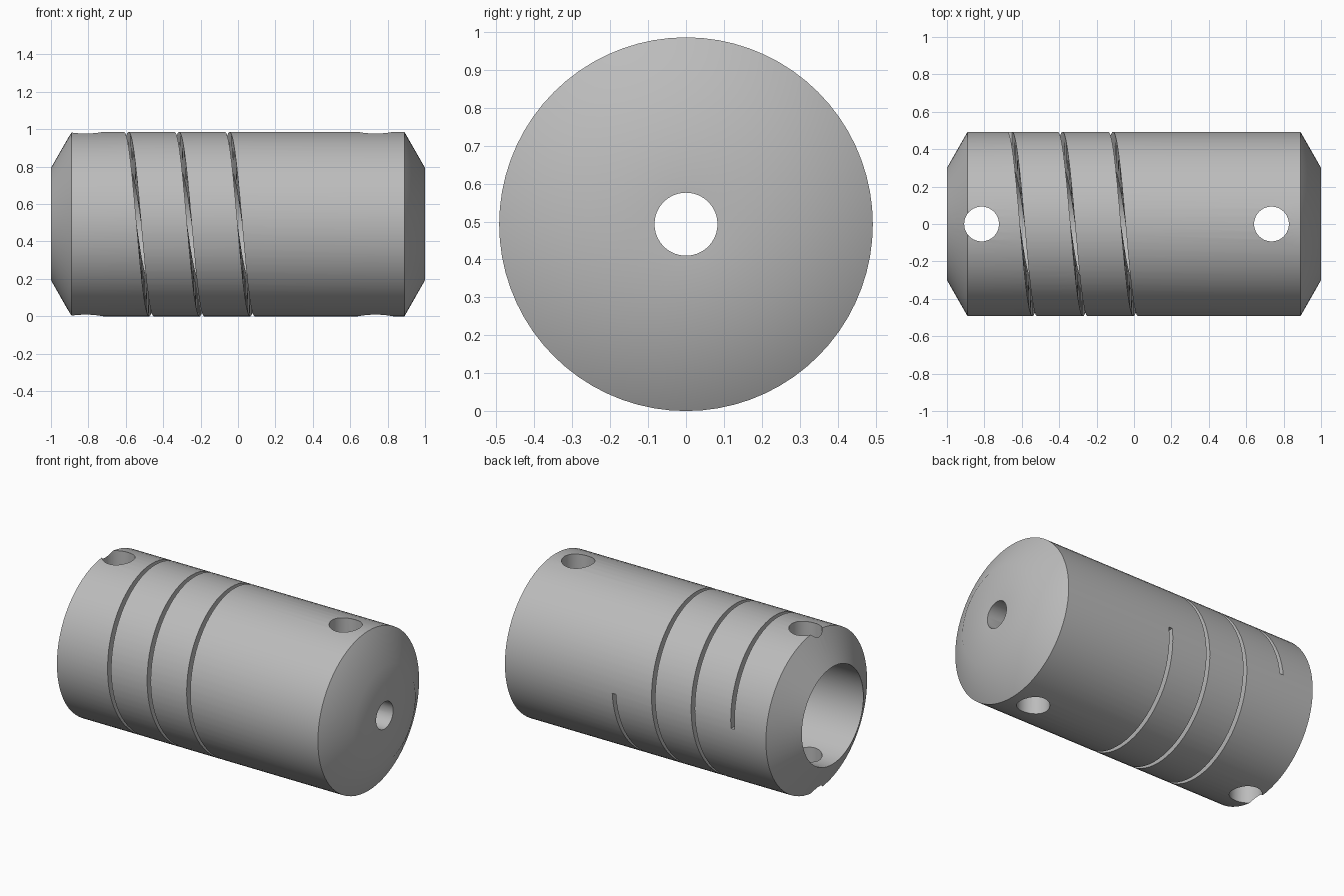
import bpy, bmesh, math

cube = bpy.data.objects.get("Cube")
if cube:
    bpy.data.objects.remove(cube, do_unlink=True)

R = 0.493          # outer radius, also the height of the axis
SIDES = 72

metal = bpy.data.materials.new("grey metal")
metal.use_nodes = True
colour = (0.5, 0.5, 0.5, 1)
metal.diffuse_color = colour
metal.node_tree.nodes["Principled BSDF"].inputs["Base Color"].default_value = colour


def sweep(name, rings, closed):
    """Skin a list of closed cross-sections into a solid."""
    bm = bmesh.new()
    loops = [[bm.verts.new(p) for p in ring] for ring in rings]
    count = len(loops[0])
    pairs = list(zip(loops, loops[1:]))
    if closed:
        pairs.append((loops[-1], loops[0]))
    for a, b in pairs:
        for i in range(count):
            j = (i + 1) % count
            bm.faces.new((a[i], a[j], b[j], b[i]))
    if not closed:
        bm.faces.new(loops[0])
        bm.faces.new(loops[-1])
    bmesh.ops.recalc_face_normals(bm, faces=bm.faces)
    mesh = bpy.data.meshes.new(name)
    bm.to_mesh(mesh)
    bm.free()
    obj = bpy.data.objects.new(name, mesh)
    bpy.context.collection.objects.link(obj)
    mesh.materials.append(metal)
    return obj


def around(profile, t, shift=0.0):
    """Place (x, radius) points at angle t about the long axis."""
    return [(x + shift, r * math.cos(t), R + r * math.sin(t)) for x, r in profile]


# Chamfered sleeve with a wide bore at one end and a narrow one at the other
profile = [(-1, 0.3), (-0.89, R), (0.89, R), (1, 0.3),
           (1, 0.083), (0.18, 0.083), (0.18, 0.3)]
body = sweep("coupling_body",
             [around(profile, math.tau * i / SIDES) for i in range(SIDES)], True)

# Helical slot: three turns, starting and ending at the back
turns, pitch, start, half = 3, 0.27, -0.665, 0.0125
section = [(-half, 0.27), (half, 0.27), (half, 0.6), (-half, 0.6)]
steps = turns * SIDES
angles = [math.tau * turns * i / steps + 0.03 for i in range(steps + 1)]
cutters = [sweep("slot_cutter",
                 [around(section, t, start + pitch * t / math.tau) for t in angles], False)]

# Vertical set screw holes
for x in (-0.815, 0.735):
    bpy.ops.mesh.primitive_cylinder_add(vertices=48, radius=0.093, depth=1.4, location=(x, 0, R))
    hole = bpy.context.object
    hole.name = "screw_hole_cutter"
    hole.data.materials.append(metal)
    cutters.append(hole)

# Cut, then discard the cutters
bpy.ops.object.select_all(action="DESELECT")
bpy.context.view_layer.objects.active = body
body.select_set(True)
for cutter in cutters:
    cut = body.modifiers.new("cut", "BOOLEAN")
    cut.operation, cut.solver, cut.object = "DIFFERENCE", "EXACT", cutter
    bpy.ops.object.modifier_apply(modifier=cut.name)
    bpy.data.objects.remove(cutter, do_unlink=True)

bpy.ops.object.shade_smooth_by_angle(angle=math.radians(32))
